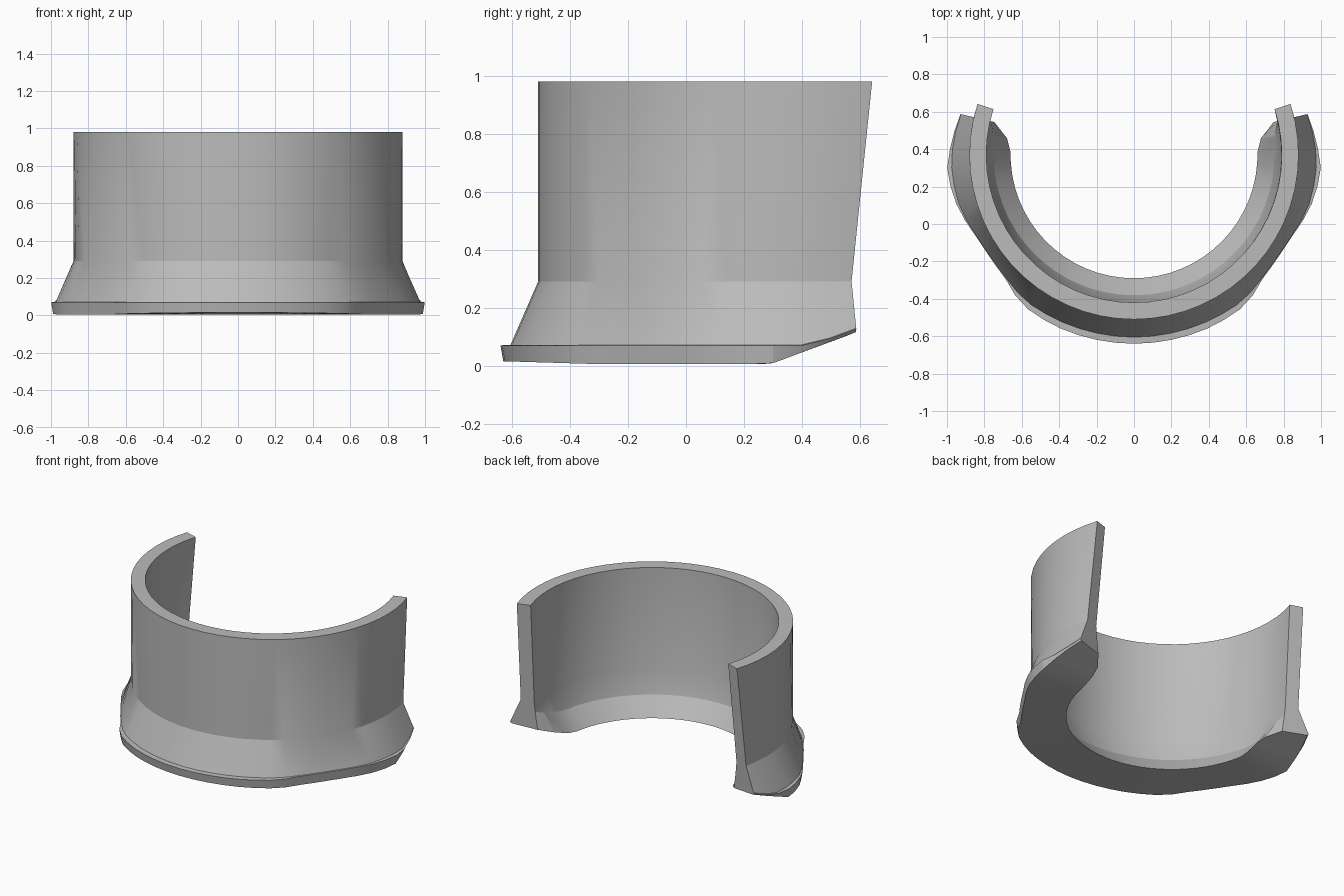
import bpy, bmesh, math

cube = bpy.data.objects.get("Cube")
if cube:
    bpy.data.objects.remove(cube, do_unlink=True)

CENTRE_Y = 0.37      # centre of the curved wall
OUTER, INNER = 0.88, 0.79
TOP, SHOULDER, RIM = 0.98, 0.29, 0.07
SEGMENTS = 36

# Radius by angle from the front, in degrees
RIM_EDGE = [(0, 1.01), (24, 1.008), (37, 1.0), (46, .955), (55, .943), (64, .953),
            (73, .983), (85, 1.004), (93, .981), (103, .953)]
FLARE_EDGE = [(0, .975), (37, .972), (46, .95), (55, .938), (64, .95), (73, .972),
              (85, .978), (93, .97), (103, .95)]
INNER_EDGE = [(0, .66), (86, .66), (95, .663), (100.5, .712), (103.5, .773)]


def lookup(table, angle):
    angle = abs(angle)
    for (a0, r0), (a1, r1) in zip(table, table[1:]):
        if angle <= a1:
            return r0 + (r1 - r0) * (angle - a0) / (a1 - a0)
    return table[-1][1]


def point(radius, angle, z):
    a = math.radians(angle)
    return (radius * math.sin(a), CENTRE_Y - radius * math.cos(a), z)


def underside(radius, angle):
    """Height of the base: flat, rising at the open back."""
    y = point(radius, angle, 0)[1]
    if y > 0.29:
        return 0.005 + (y - 0.29) * 0.37
    return 0.005 + max(0, -0.3 - y) * 0.03


def section(t):
    """Closed cross-section of the wall and foot, t from -1 to 1."""
    top, low = 108 * t, 103.2 * t
    rim, flare, inner = (lookup(e, low) for e in (RIM_EDGE, FLARE_EDGE, INNER_EDGE))
    base = underside(rim, low)
    base_in = underside(inner, low)
    rim_z = max(RIM, base + 0.012)
    fillet = INNER - 0.3 * (INNER - inner)
    return [point(OUTER, top, TOP), point(OUTER, low, SHOULDER),
            point(flare, low, rim_z + 0.002), point(rim, low, rim_z),
            point(rim - 0.01, low, base), point(inner, low, base_in),
            point(fillet, low, base_in + 0.12), point(INNER, low, SHOULDER),
            point(INNER, top, TOP)]


# Sweep the section round the arc and close both ends
bm = bmesh.new()
rings = [[bm.verts.new(p) for p in section(2 * i / SEGMENTS - 1)]
         for i in range(SEGMENTS + 1)]
for a, b in zip(rings, rings[1:]):
    for i in range(len(a)):
        j = (i + 1) % len(a)
        bm.faces.new((a[i], a[j], b[j], b[i]))
for ring in (rings[0], rings[-1]):
    bm.faces.new(ring)
bmesh.ops.recalc_face_normals(bm, faces=bm.faces)

mesh = bpy.data.meshes.new("curved_wall_with_foot")
bm.to_mesh(mesh)
bm.free()
wall = bpy.data.objects.new("curved_wall_with_foot", mesh)
bpy.context.collection.objects.link(wall)

# Plain grey material
grey = bpy.data.materials.new("plain_grey")
grey.use_nodes = True
colour = (0.5, 0.5, 0.5, 1)
grey.diffuse_color = colour
grey.node_tree.nodes["Principled BSDF"].inputs["Base Color"].default_value = colour
mesh.materials.append(grey)

bpy.ops.object.select_all(action="DESELECT")
wall.select_set(True)
bpy.context.view_layer.objects.active = wall
bpy.ops.object.shade_smooth_by_angle(angle=math.radians(20))
